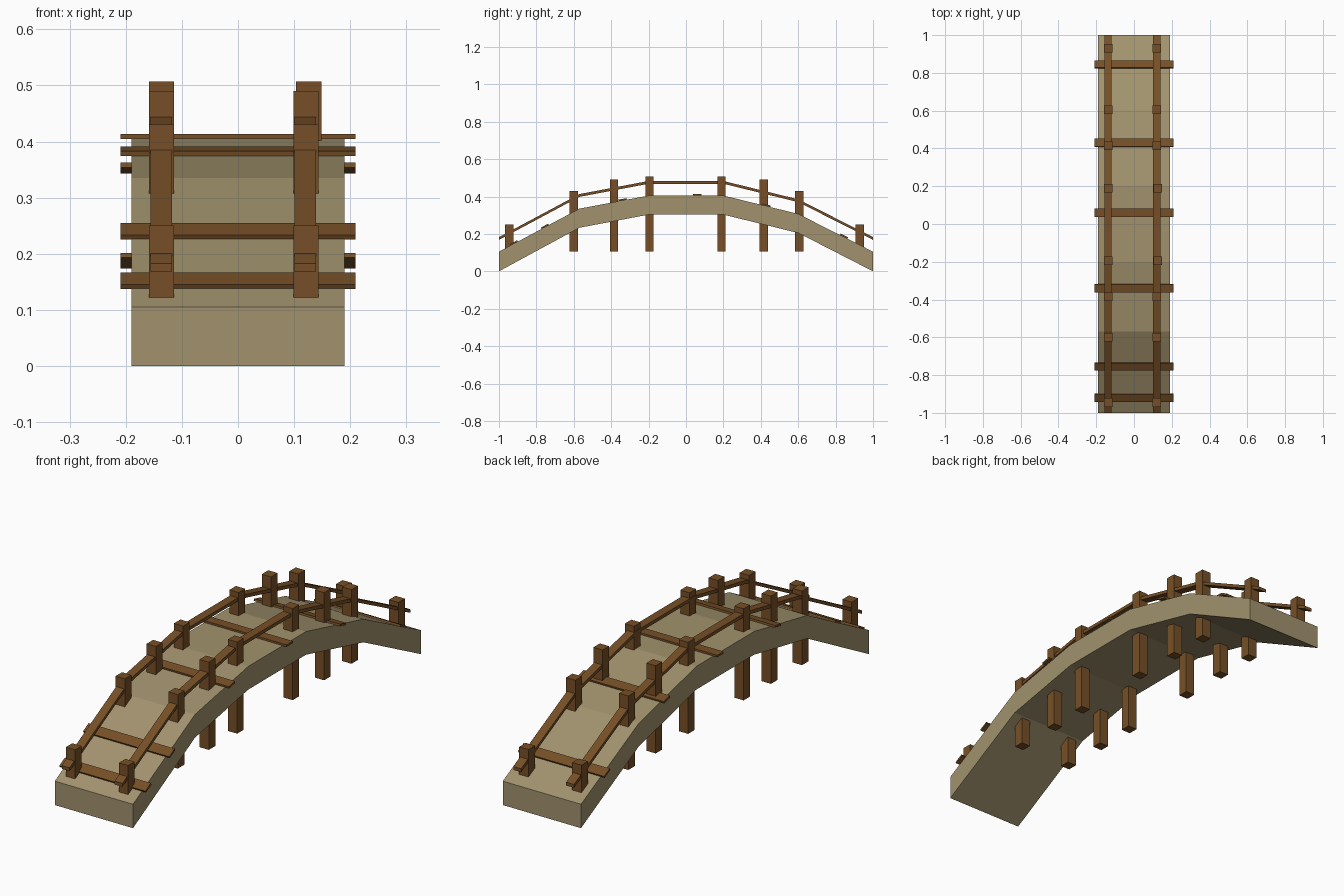
import bpy, bmesh, math

if "Cube" in bpy.data.objects:
    bpy.data.objects.remove(bpy.data.objects["Cube"])

def material(name, rgb):
    m = bpy.data.materials.new(name)
    m.diffuse_color = (*rgb, 1)
    m.use_nodes = True
    m.node_tree.nodes["Principled BSDF"].inputs["Base Color"].default_value = m.diffuse_color
    return m

STONE = material("pale_stone", (0.36, 0.29, 0.155))
WOOD = material("brown_wood", (0.18, 0.078, 0.02))

# walking surface of the arch, as (y, z)
ARCH = [(-1, 0.105), (-0.57, 0.335), (-0.2, 0.405),
        (0.2, 0.405), (0.6, 0.307), (1, 0.105)]

def arch_at(y):
    """Height and slope angle of the walking surface at y."""
    for (y0, z0), (y1, z1) in zip(ARCH, ARCH[1:]):
        if y <= y1:
            s = (z1 - z0) / (y1 - y0)
            return z0 + s * (y - y0), math.atan(s)

def strip(name, x0, x1, low, high, mat):
    """Band following the arch between two vertical offsets."""
    bm = bmesh.new()
    rings = [[bm.verts.new((x, y, z + o)) for x, o in
              ((x0, low), (x1, low), (x1, high), (x0, high))] for y, z in ARCH]
    for a, b in zip(rings, rings[1:]):
        for i in range(4):
            j = (i + 1) % 4
            bm.faces.new((a[i], a[j], b[j], b[i]))
    bm.faces.new(rings[0])
    bm.faces.new(rings[-1])
    bmesh.ops.recalc_face_normals(bm, faces=bm.faces)
    me = bpy.data.meshes.new(name)
    bm.to_mesh(me)
    bm.free()
    me.materials.append(mat)
    bpy.context.collection.objects.link(bpy.data.objects.new(name, me))

def box(name, loc, size, tilt=0):
    bpy.ops.mesh.primitive_cube_add(size=1, location=loc, rotation=(tilt, 0, 0))
    o = bpy.context.object
    o.name = name
    o.scale = size
    o.data.materials.append(WOOD)

# deck
strip("deck", -0.19, 0.19, -0.102, 0, STONE)
# the lowest edge rests on the ground
for v in bpy.data.objects["deck"].data.vertices:
    v.co.z = 0 if v.co.z < 0.01 else v.co.z

# handrails
for side, x in (("left", -0.137), ("right", 0.12)):
    strip(side + "_handrail", x - 0.019, x + 0.019, 0.063, 0.078, WOOD)

# posts: y, bottom, top
POSTS = [(-0.945, 0.07, 0.25), (-0.6, 0.105, 0.43), (-0.385, 0.105, 0.49),
         (-0.195, 0.105, 0.507), (0.19, 0.105, 0.507), (0.415, 0.105, 0.49),
         (0.605, 0.105, 0.43), (0.93, 0.07, 0.25)]
for y, z0, z1 in POSTS:
    right = 0.126 if abs(y) < 0.3 else 0.121
    for side, x in (("left", -0.1365), ("right", right)):
        box(side + "_post", (x, y, (z0 + z1) / 2), (0.045, 0.045, z1 - z0))

# cross planks lying on the deck
for y in (-0.92, -0.755, -0.34, 0.06, 0.43, 0.845):
    z, tilt = arch_at(y)
    box("cross_plank", (0, y, z + 0.004), (0.418, 0.044, 0.009), tilt)
